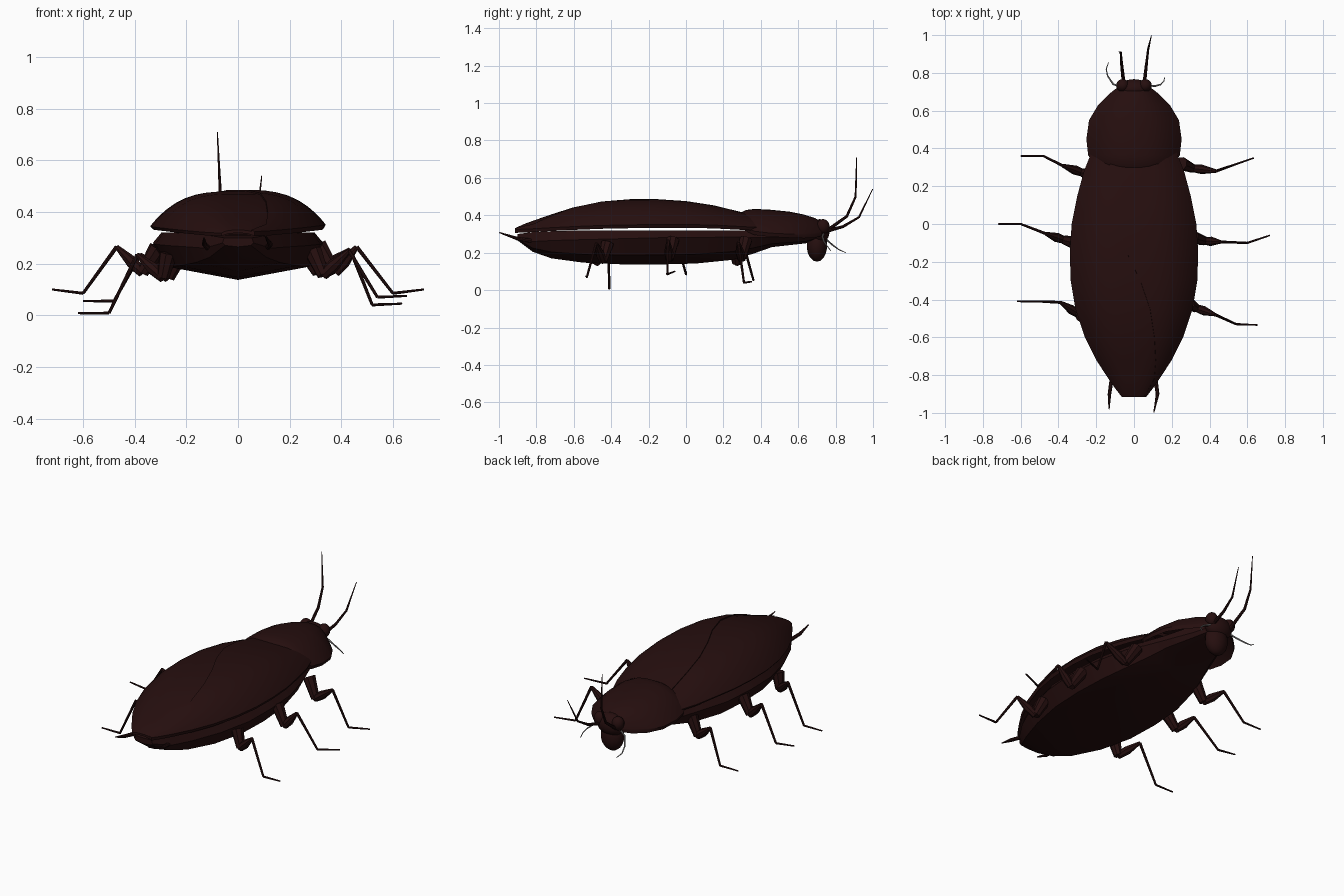
import bpy, bmesh, math
from mathutils import Vector


def material(name, rgb):
    m = bpy.data.materials.new(name)
    m.diffuse_color = (*rgb, 1)
    return m


BROWN = material("dark brown shell", (0.019, 0.0045, 0.0045))
GREY = material("grey feelers", (0.25, 0.24, 0.24))


def finish(name, bm, mat, angle=35):
    bmesh.ops.recalc_face_normals(bm, faces=bm.faces)
    me = bpy.data.meshes.new(name)
    bm.to_mesh(me)
    bm.free()
    ob = bpy.data.objects.new(name, me)
    bpy.context.collection.objects.link(ob)
    me.materials.append(mat)
    bpy.ops.object.select_all(action='DESELECT')
    ob.select_set(True)
    bpy.context.view_layer.objects.active = ob
    bpy.ops.object.shade_smooth_by_angle(angle=math.radians(angle))
    return ob


def loft(name, rings, mat, angle=35):
    """Skin closed rings of equal length and cap both ends."""
    bm = bmesh.new()
    vs = [[bm.verts.new(p) for p in r] for r in rings]
    n = len(vs[0])
    for a, b in zip(vs, vs[1:]):
        for i in range(n):
            j = (i + 1) % n
            bm.faces.new((a[i], a[j], b[j], b[i]))
    bm.faces.new(vs[0])
    bm.faces.new(vs[-1])
    return finish(name, bm, mat, angle)


def tube(name, pts, radii, mat, sides=8):
    pts = [Vector(p) for p in pts]
    rings = []
    for i, (p, r) in enumerate(zip(pts, radii)):
        din = (p - pts[i - 1]).normalized() if i else Vector()
        dout = (pts[i + 1] - p).normalized() if i < len(pts) - 1 else Vector()
        t = (din + dout).normalized()
        a = t.cross(Vector((0.25, 0.95, 0.15))).normalized()
        b = t.cross(a)
        rings.append([p + r * (a * math.cos(k * math.tau / sides) + b * math.sin(k * math.tau / sides))
                      for k in range(sides)])
    return loft(name, rings, mat)


def ellipsoid(name, c, r, mat):
    bm = bmesh.new()
    bmesh.ops.create_uvsphere(bm, u_segments=14, v_segments=9, radius=1)
    for v in bm.verts:
        v.co = Vector((v.co.x * r[0] + c[0], v.co.y * r[1] + c[1], v.co.z * r[2] + c[2]))
    return finish(name, bm, mat)


# Keeled body: y, half width, keel z, side z, top z
body = [(-0.90, 0.06, 0.265, 0.28, 0.30), (-0.82, 0.13, 0.205, 0.26, 0.31), (-0.72, 0.195, 0.17, 0.265, 0.315),
        (-0.55, 0.27, 0.147, 0.27, 0.32), (-0.35, 0.32, 0.138, 0.275, 0.32), (-0.15, 0.33, 0.137, 0.28, 0.32),
        (0.05, 0.315, 0.142, 0.28, 0.32), (0.25, 0.265, 0.162, 0.285, 0.32), (0.36, 0.22, 0.195, 0.28, 0.32),
        (0.46, 0.18, 0.23, 0.28, 0.32), (0.64, 0.11, 0.25, 0.28, 0.33), (0.71, 0.06, 0.27, 0.30, 0.33)]
rings = []
for y, w, zk, zs, zt in body:
    half = [(0.9, zt), (1, zs), (0.84, zk + (zs - zk) * 0.36)]
    rings.append([(u * w, y, z) for u, z in half] + [(0, y, zk)] + [(-u * w, y, z) for u, z in reversed(half)])
loft("body", rings, BROWN, 25)


def shell(name, stations, u_range, power, lift=0.0, cols=14, thick=0.012):
    """Domed plate; u_range(y) gives the covered part of the width."""
    rings = []
    for y, w, ze, zt in stations:
        x0, x1 = u_range(y, w)
        top = []
        for k in range(cols + 1):
            x = x0 + (x1 - x0) * (0.5 - 0.5 * math.cos(math.pi * k / cols))
            u = min(1, abs(x) / w)
            top.append((x, y, ze + lift + (zt - ze) * (1 - u ** power)))
        rings.append(top + [(x * 0.97, y, z - thick - lift) for x, y, z in reversed(top)])
    return loft(name, rings, BROWN)


# Wings: y, half width, edge z, crown z
wing = [(-0.915, 0.065, 0.318, 0.33), (-0.87, 0.10, 0.32, 0.352), (-0.82, 0.135, 0.322, 0.37),
        (-0.72, 0.20, 0.328, 0.405), (-0.60, 0.26, 0.334, 0.443), (-0.45, 0.31, 0.34, 0.47),
        (-0.30, 0.335, 0.343, 0.48), (-0.15, 0.34, 0.345, 0.48), (0.0, 0.33, 0.345, 0.47),
        (0.15, 0.30, 0.342, 0.447), (0.28, 0.265, 0.335, 0.415), (0.38, 0.225, 0.33, 0.39)]


def seam(y, w):
    x = -0.13 + 0.25 / (1 + math.exp((y + 0.22) * 8))
    return max(-0.8 * w, min(0.8 * w, x))


shell("left_wing", wing, lambda y, w: (-w, min(0.9 * w, seam(y, w) + 0.05)), 3.2)
shell("right_wing", wing, lambda y, w: (seam(y, w), w), 3.2, lift=0.006)

# Neck shield
shield = [(0.295, 0.17, 0.36, 0.415), (0.32, 0.215, 0.335, 0.428), (0.365, 0.243, 0.315, 0.434),
          (0.45, 0.252, 0.305, 0.43), (0.55, 0.238, 0.30, 0.42), (0.63, 0.19, 0.297, 0.404),
          (0.69, 0.13, 0.30, 0.385), (0.725, 0.085, 0.31, 0.365)]
shell("neck_shield", shield, lambda y, w: (-w, w), 2.6, thick=0.02)

# Head, mouth and eyes
ellipsoid("head", (0, 0.715, 0.315), (0.088, 0.053, 0.065), BROWN)
ellipsoid("face", (0, 0.70, 0.24), (0.07, 0.055, 0.088), BROWN)
for side, s in (("left", -1), ("right", 1)):
    ellipsoid(side + "_eye", (s * 0.06, 0.733, 0.34), (0.035, 0.035, 0.04), BROWN)

# Legs: hip, lower joint, knee, ankle, toe
legs = {
    "right_front": [(0.25, 0.32, 0.27), (0.31, 0.295, 0.165), (0.435, 0.28, 0.255), (0.52, 0.31, 0.04), (0.635, 0.35, 0.045)],
    "right_middle": [(0.31, -0.07, 0.27), (0.375, -0.09, 0.165), (0.46, -0.095, 0.265), (0.60, -0.10, 0.085), (0.72, -0.06, 0.10)],
    "right_hind": [(0.29, -0.42, 0.25), (0.33, -0.445, 0.155), (0.43, -0.48, 0.25), (0.54, -0.53, 0.07), (0.655, -0.535, 0.075)],
    "left_front": [(-0.22, 0.26, 0.25), (-0.27, 0.27, 0.145), (-0.38, 0.31, 0.235), (-0.48, 0.36, 0.055), (-0.60, 0.36, 0.055)],
    "left_middle": [(-0.31, -0.10, 0.26), (-0.37, -0.085, 0.165), (-0.47, -0.05, 0.265), (-0.60, 0.0, 0.085), (-0.72, 0.0, 0.10)],
    "left_hind": [(-0.27, -0.49, 0.24), (-0.29, -0.48, 0.145), (-0.39, -0.415, 0.235), (-0.50, -0.41, 0.008), (-0.62, -0.41, 0.008)],
}
for name, (hip, joint, knee, ankle, toe) in legs.items():
    mid = Vector(joint).lerp(Vector(knee), 0.4)
    tube(name + "_hip", [hip, joint], [0.036, 0.024], BROWN)
    tube(name + "_thigh", [joint, mid, knee], [0.020, 0.025, 0.009], BROWN)
    tube(name + "_shin", [knee, ankle], [0.008, 0.006], BROWN)
    tube(name + "_foot", [ankle, toe], [0.006, 0.004], BROWN)

# Antennae
tube("right_antenna", [(0.055, 0.75, 0.315), (0.065, 0.84, 0.34), (0.075, 0.925, 0.39), (0.092, 0.998, 0.54)],
     [0.010, 0.008, 0.006, 0.002], BROWN)
tube("left_antenna", [(-0.055, 0.75, 0.315), (-0.067, 0.86, 0.395), (-0.07, 0.907, 0.50), (-0.08, 0.912, 0.71)],
     [0.010, 0.008, 0.006, 0.002], BROWN)

# Curved mouth feelers
tube("left_feeler", [(-0.07, 0.725, 0.30), (-0.11, 0.74, 0.28), (-0.14, 0.785, 0.24), (-0.147, 0.82, 0.215), (-0.135, 0.855, 0.20)],
     [0.005, 0.005, 0.004, 0.003, 0.002], GREY, 6)
tube("right_feeler", [(0.07, 0.735, 0.30), (0.11, 0.73, 0.285), (0.14, 0.738, 0.26), (0.158, 0.755, 0.235), (0.162, 0.775, 0.21)],
     [0.005, 0.005, 0.004, 0.003, 0.002], GREY, 6)

# Tail spikes
tube("left_tail_spike", [(-0.115, -0.80, 0.26), (-0.13, -0.90, 0.275), (-0.132, -0.98, 0.30)], [0.012, 0.010, 0.003], BROWN)
tube("right_tail_spike", [(0.11, -0.80, 0.26), (0.125, -0.90, 0.275), (0.105, -0.998, 0.308)], [0.012, 0.010, 0.003], BROWN)
